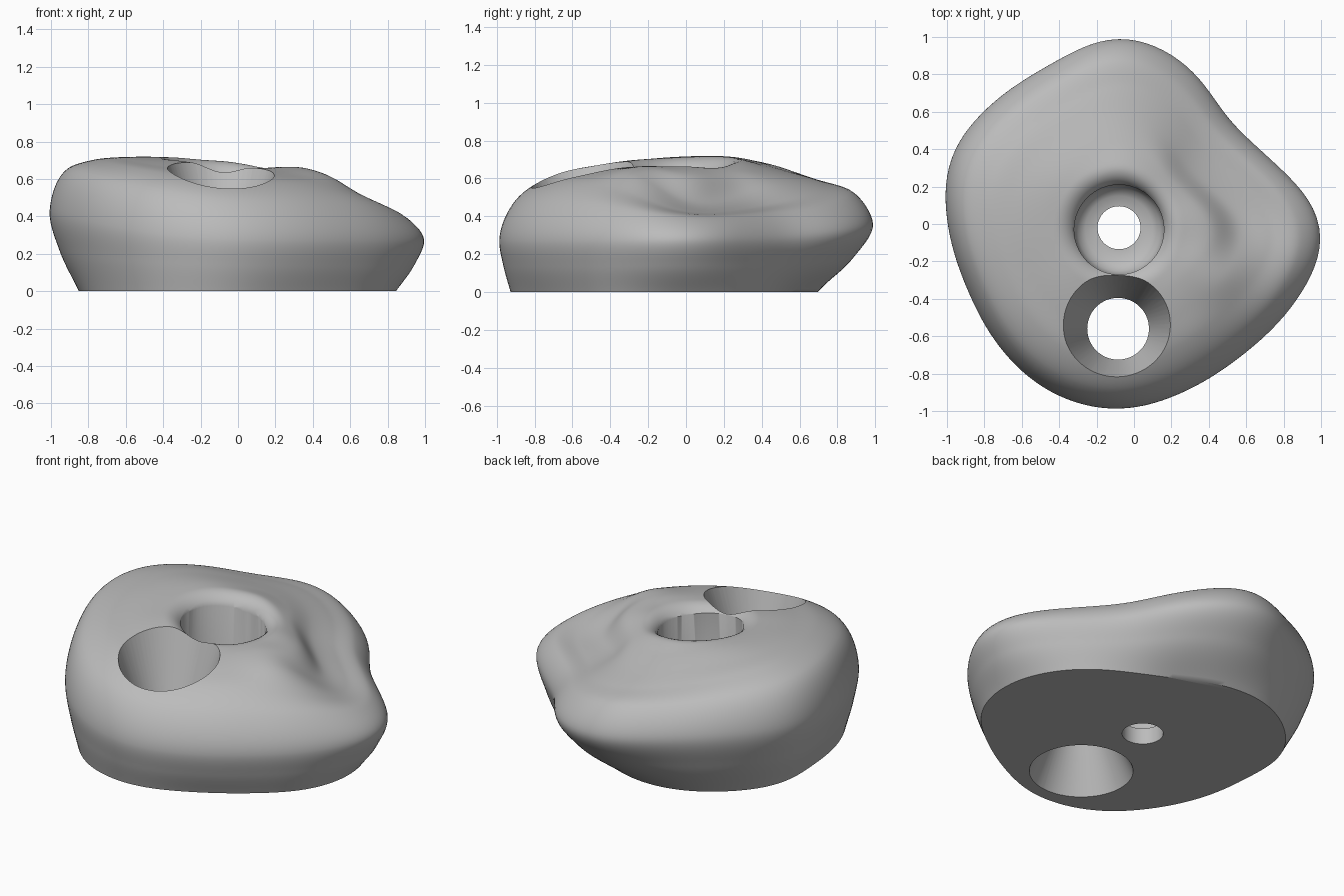
import bpy, bmesh, math
from mathutils import Vector

if "Cube" in bpy.data.objects:
    bpy.data.objects.remove(bpy.data.objects["Cube"], do_unlink=True)

CENTRE = (-0.08, -0.02)
SEGMENTS, STEPS = 128, 10

# Sixteen directions, anticlockwise from +x: radii and heights of the body
base_radius = [.92, .81, .68, .64, .70, .76, .79, .81, .76, .78, .83, .90, .91, .86, .87, .94]
wide_radius = [1.09, .89, .815, .94, 1.02, .94, .945, .975, .91, .87, .90, .95, .97, .94, .945, 1.02]
wide_height = [.28, .28, .29, .32, .36, .39, .42, .43, .43, .40, .36, .31, .28, .27, .27, .27]
# Heights of the top at shrinking fractions of the wide radius
top_heights = {
    .90: [.39, .40, .42, .45, .525, .555, .61, .645, .655, .63, .59, .54, .49, .48, .47, .45],
    .75: [.42, .43, .46, .51, .57, .61, .665, .70, .70, .685, .66, .625, .585, .58, .575, .54],
    .60: [.47, .48, .52, .565, .61, .65, .69, .715, .715, .70, .68, .655, .63, .625, .625, .63],
    .45: [.62, .62, .635, .635, .655, .685, .71, .72, .715, .705, .695, .675, .655, .65, .655, .665],
    .30: [.665, .67, .68, .69, .70, .71, .715, .715, .71, .705, .70, .685, .67, .665, .66, .665],
}


def catmull(a, b, c, d, t):
    return b + t / 2 * (c - a + t * (2 * a - 5 * b + 4 * c - d + t * (3 * (b - c) + d - a)))


def around(values, angle):
    """Smooth periodic reading of one direction list."""
    n = len(values)
    u = angle / math.tau * n
    i = int(u)
    return catmull(*(values[(i + k) % n] for k in (-1, 0, 1, 2)), u - i)


def smooth_path(points):
    """Smooth curve through radius and height pairs, evened by their spacing."""
    pts = [Vector(p) for p in points]
    gaps = [(b - a).length for a, b in zip(pts, pts[1:])]
    slopes = [(b - a) / g for a, b, g in zip(pts, pts[1:], gaps)]
    tangents = [slopes[0]]
    for s, t, g, h in zip(slopes, slopes[1:], gaps, gaps[1:]):
        tangents.append((s * h + t * g) / (g + h))
    tangents.append(slopes[-1])
    path = []
    for i, g in enumerate(gaps):
        for k in range(STEPS):
            t = k / STEPS
            rise = t * t * (3 - 2 * t)
            path.append(pts[i].lerp(pts[i + 1], rise)
                        + tangents[i] * g * t * (1 - t) ** 2
                        - tangents[i + 1] * g * t * t * (1 - t))
    return path + [pts[-1]]


def finish(name, bm):
    bmesh.ops.recalc_face_normals(bm, faces=bm.faces)
    mesh = bpy.data.meshes.new(name)
    bm.to_mesh(mesh)
    bm.free()
    obj = bpy.data.objects.new(name, mesh)
    bpy.context.collection.objects.link(obj)
    return obj


def ring_solid(name, paths, centre):
    """Closed solid from one radius and height path per direction."""
    bm = bmesh.new()
    n = len(paths)
    columns = []
    for j, path in enumerate(paths):
        a = math.tau * j / n
        columns.append([bm.verts.new((centre[0] + r * math.cos(a), centre[1] + r * math.sin(a), z))
                        for r, z in path])
    for j in range(n):
        one, two = columns[j], columns[(j + 1) % n]
        for k in range(len(one) - 1):
            bm.faces.new((one[k], two[k], two[k + 1], one[k + 1]))
    bm.faces.new([c[0] for c in columns])
    bm.faces.new([c[-1] for c in columns])
    return finish(name, bm)


# Body: lumpy hold with a flat base and a lower terrace at the back and side
paths = []
for j in range(SEGMENTS):
    angle = math.tau * j / SEGMENTS
    base, wide = around(base_radius, angle), around(wide_radius, angle)
    height = around(wide_height, angle)
    # Convex flank between the base and the widest line
    points = [(base, 0), (base + .66 * (wide - base), height / 2), (wide, height)]
    points += [(f * wide, around(h, angle)) for f, h in top_heights.items()]
    points.append((.1, points[-1][1]))
    paths.append(smooth_path(points))

# Blend neighbouring directions so the ridge flows round
for _ in range(12):
    paths = [[(a + 2 * b + c) / 4 for a, b, c in zip(paths[j - 1], paths[j], paths[(j + 1) % SEGMENTS])]
             for j in range(SEGMENTS)]

# Rounded lip rolling down into the bolt recess
for path in paths:
    for point in path:
        if point.x < .34:
            u = min(1, (.34 - point.x) / .12)
            point.y -= .12 * (1 - math.sqrt(1 - u * u))
body = ring_solid("climbing_hold", paths, CENTRE)

# Cutters: dished bolt recess, bolt hole and a waisted finger pocket
recess = [(.115, .1), (.18, .11), (.22, .14), (.24, .19), (.24, 1)]
cutters = [
    ring_solid("recess_cutter", [recess] * 64, (-.08, -.03)),
    ring_solid("bolt_cutter", [[(.115, -.1), (.115, .3)]] * 48, CENTRE),
    ring_solid("pocket_cutter", [[(.335, -.1), (.165, .28), (.41, 1)]] * 64, (-.085, -.56)),
]
bpy.context.view_layer.objects.active = body
for cutter in cutters:
    cutter.hide_render = True
    mod = body.modifiers.new(cutter.name, 'BOOLEAN')
    mod.object = cutter
    mod.operation = 'DIFFERENCE'
    mod.solver = 'EXACT'
    bpy.ops.object.modifier_apply(modifier=mod.name)
    bpy.data.objects.remove(cutter, do_unlink=True)

# Plain grey resin
grey = bpy.data.materials.new("grey_resin")
grey.use_nodes = True
colour = (.5, .5, .5, 1)
grey.diffuse_color = colour
grey.node_tree.nodes["Principled BSDF"].inputs["Base Color"].default_value = colour
body.data.materials.clear()
body.data.materials.append(grey)

for obj in bpy.context.selected_objects:
    obj.select_set(False)
body.select_set(True)
bpy.ops.object.shade_smooth_by_angle(angle=math.radians(40))
